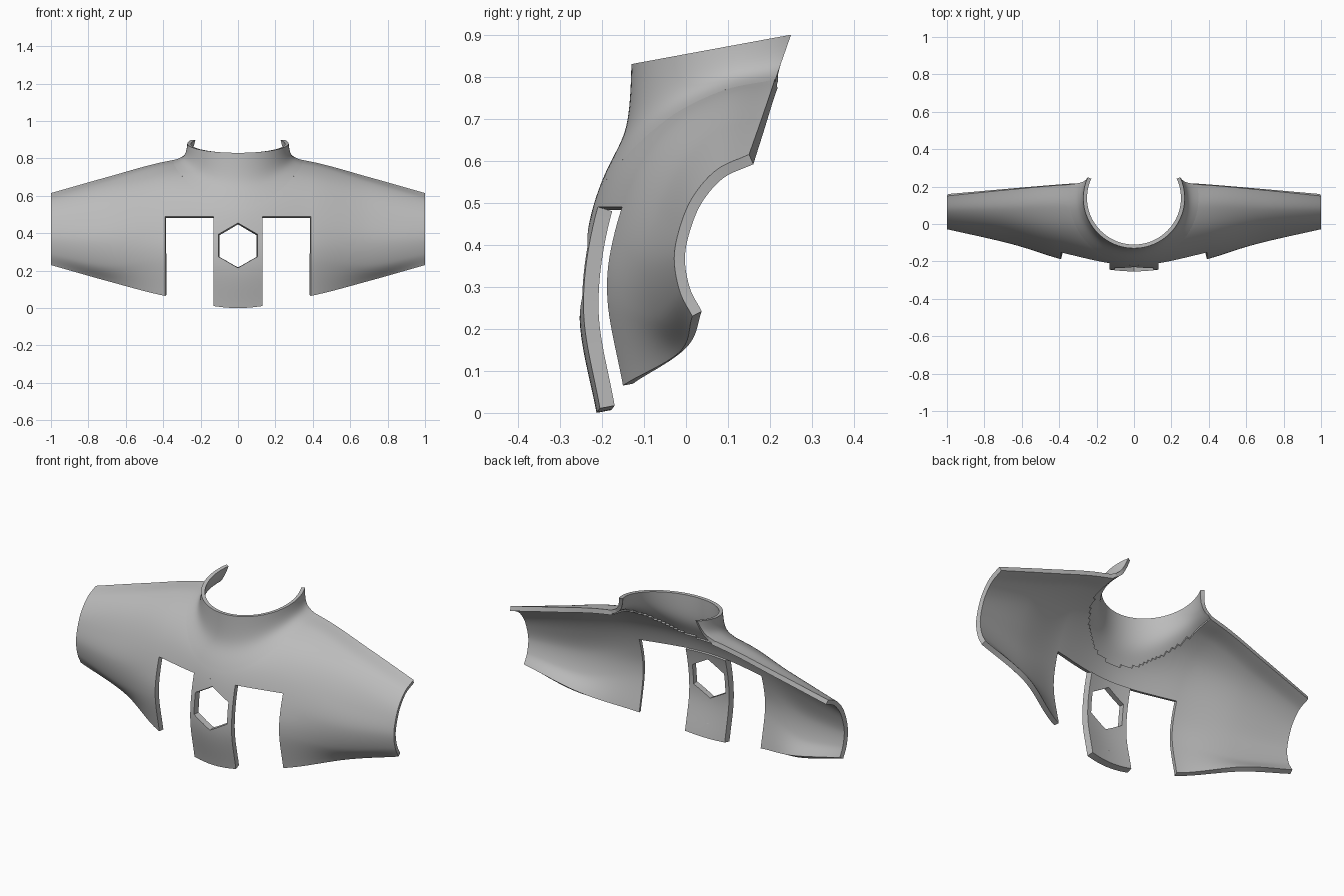
import bpy, bmesh, math
from mathutils import Vector

cube = bpy.data.objects.get("Cube")
if cube:
    bpy.data.objects.remove(cube)

grey = bpy.data.materials.new("plain grey")
grey.use_nodes = True
grey.diffuse_color = (0.5, 0.5, 0.5, 1)
grey.node_tree.nodes["Principled BSDF"].inputs["Base Color"].default_value = (0.5, 0.5, 0.5, 1)

# Side sections (y, z) of the outer skin, from back top edge to bottom edge
MID = [(.225, .84), (.05, .78), (-.07, .71), (-.18, .59), (-.235, .43), (-.253, .22), (-.213, .0)]
INNER = [(.208, .783), (.09, .76), (-.03, .69), (-.115, .58), (-.172, .42), (-.187, .27), (-.15, .065)]
OUTER = [(.18, .70), (.08, .67), (0, .6), (-.06, .49), (-.095, .36), (-.075, .23), (-.015, .145)]
END = [(.15, .615), (.075, .58), (.02, .52), (-.012, .45), (-.028, .37), (-.015, .29), (.015, .23)]
STATIONS = [(-.39, INNER), (0, MID), (.39, INNER), (.7, OUTER), (1, END)]
NECK_Y, NECK_R, FLARE = .137, .265, .08


def spline(keys, values, k):
    """Smooth interpolation through values placed at increasing keys."""
    i = 0
    while i < len(keys) - 2 and k > keys[i + 1]:
        i += 1

    def slope(j):
        a, b = max(j - 1, 0), min(j + 1, len(keys) - 1)
        return (values[b] - values[a]) / (keys[b] - keys[a])
    w = keys[i + 1] - keys[i]
    u = (k - keys[i]) / w
    p, q = values[i], values[i + 1]
    m, n = slope(i) * w, slope(i + 1) * w
    return p + u * (m + u * (3 * (q - p) - 2 * m - n + u * (2 * (p - q) + m + n)))


def section(x):
    xs = [s[0] for s in STATIONS]
    return [Vector([spline(xs, [s[1][i][c] for s in STATIONS], abs(x)) for c in (0, 1)])
            for i in range(len(MID))]


def skin(x, t, sec=None):
    p = spline(list(range(len(MID))), sec or section(x), t)
    return Vector((x, p.x, p.y))


def top_height(x, y):
    """Height of the upper skin above the plan position x, y."""
    sec, lo, hi = section(x), 0, 4.6
    for _ in range(22):
        t = (lo + hi) / 2
        if skin(x, t, sec).y > y:
            lo = t
        else:
            hi = t
    return skin(x, lo, sec).z


def grid(rows):
    bm = bmesh.new()
    vs = [[bm.verts.new(p) for p in row] for row in rows]
    for a, b in zip(vs, vs[1:]):
        for i in range(len(a) - 1):
            bm.faces.new((a[i], a[i + 1], b[i + 1], b[i]))
    return bm


def slice_mesh(bm, co, no, trim=False):
    bmesh.ops.bisect_plane(bm, geom=bm.verts[:] + bm.edges[:] + bm.faces[:], dist=1e-5,
                           plane_co=co, plane_no=no, clear_outer=trim)


def drop(bm, rule):
    gone = [f for f in bm.faces if rule(f.calc_center_median())]
    bmesh.ops.delete(bm, geom=gone, context='FACES')


def finish(name, bm, outward, thickness):
    bmesh.ops.remove_doubles(bm, verts=bm.verts[:], dist=1e-4)
    bm.normal_update()
    if sum(f.normal.dot(outward) * f.calc_area() for f in bm.faces) < 0:
        bmesh.ops.reverse_faces(bm, faces=bm.faces[:])
    mesh = bpy.data.meshes.new(name)
    bm.to_mesh(mesh)
    bm.free()
    obj = bpy.data.objects.new(name, mesh)
    bpy.context.collection.objects.link(obj)
    mesh.materials.append(grey)
    mod = obj.modifiers.new("Wall", 'SOLIDIFY')
    mod.thickness, mod.offset = thickness, -1
    bpy.ops.object.select_all(action='DESELECT')
    obj.select_set(True)
    bpy.context.view_layer.objects.active = obj
    bpy.ops.object.modifier_apply(modifier=mod.name)
    bpy.ops.object.shade_smooth_by_angle(angle=math.radians(40))
    return obj


def skin_grid(half, nx, nt):
    xs = [half * (2 * i / nx - 1) for i in range(nx + 1)]
    rows = []
    for x in xs:
        sec = section(x)
        rows.append([skin(x, 6 * j / nt, sec) for j in range(nt + 1)])
    return grid(rows)


def neck_distance(p):
    return math.hypot(p.x, p.y - NECK_Y)


FRONT = Vector((0, -1, 0))
NOTCH_Z = .49

# Chest and arm shell, with the lower middle notched out
bm = skin_grid(1, 120, 60)
for x in (-.39, .39):
    slice_mesh(bm, (x, 0, 0), (1, 0, 0))
slice_mesh(bm, (0, 0, NOTCH_Z), (0, 0, 1))
drop(bm, lambda c: abs(c.x) < .39 and c.z < NOTCH_Z)
drop(bm, lambda c: neck_distance(c) < NECK_R + .058)
finish("chest_shell", bm, FRONT, .026)

# Centre tab with a hexagonal window
bm = skin_grid(.13, 12, 72)
slice_mesh(bm, (0, 0, NOTCH_Z), (0, 0, 1), True)
centre = Vector((0, 0, .335))
sides = [Vector((math.cos(k * math.pi / 3), 0, math.sin(k * math.pi / 3))) for k in range(6)]
for n in sides:
    slice_mesh(bm, centre + n * .104, n)
drop(bm, lambda c: all((c - centre).dot(n) < .104 for n in sides))
finish("centre_tab", bm, FRONT, .036)

# Flared collar blending into the shoulders
rows = []
for i in range(97):
    a = 2 * math.pi * i / 96
    row = []
    for j in range(25):
        u = FLARE * (j / 24) ** 2.5
        x = (NECK_R + u) * math.sin(a)
        y = NECK_Y + (NECK_R + u) * math.cos(a)
        lift = .0009 / (u + .003) - .0009 / (FLARE + .003)
        row.append((x, y, top_height(x, y) + lift))
    rows.append(row)
bm = grid(rows)
slice_mesh(bm, (0, -.13, .83), (0, -.184, 1), True)
slice_mesh(bm, (0, .15, .615), (0, 1, -.351), True)
finish("collar", bm, Vector((0, 0, 1)), .02)

# Small peg socket on the back of the tab
bpy.ops.mesh.primitive_torus_add(major_radius=.013, minor_radius=.004, major_segments=20,
                                 minor_segments=8, location=(0, -.197, .07),
                                 rotation=(math.pi / 2, 0, 0))
socket = bpy.context.object
socket.name = "peg_socket"
socket.data.materials.append(grey)
bpy.ops.object.shade_smooth_by_angle()
